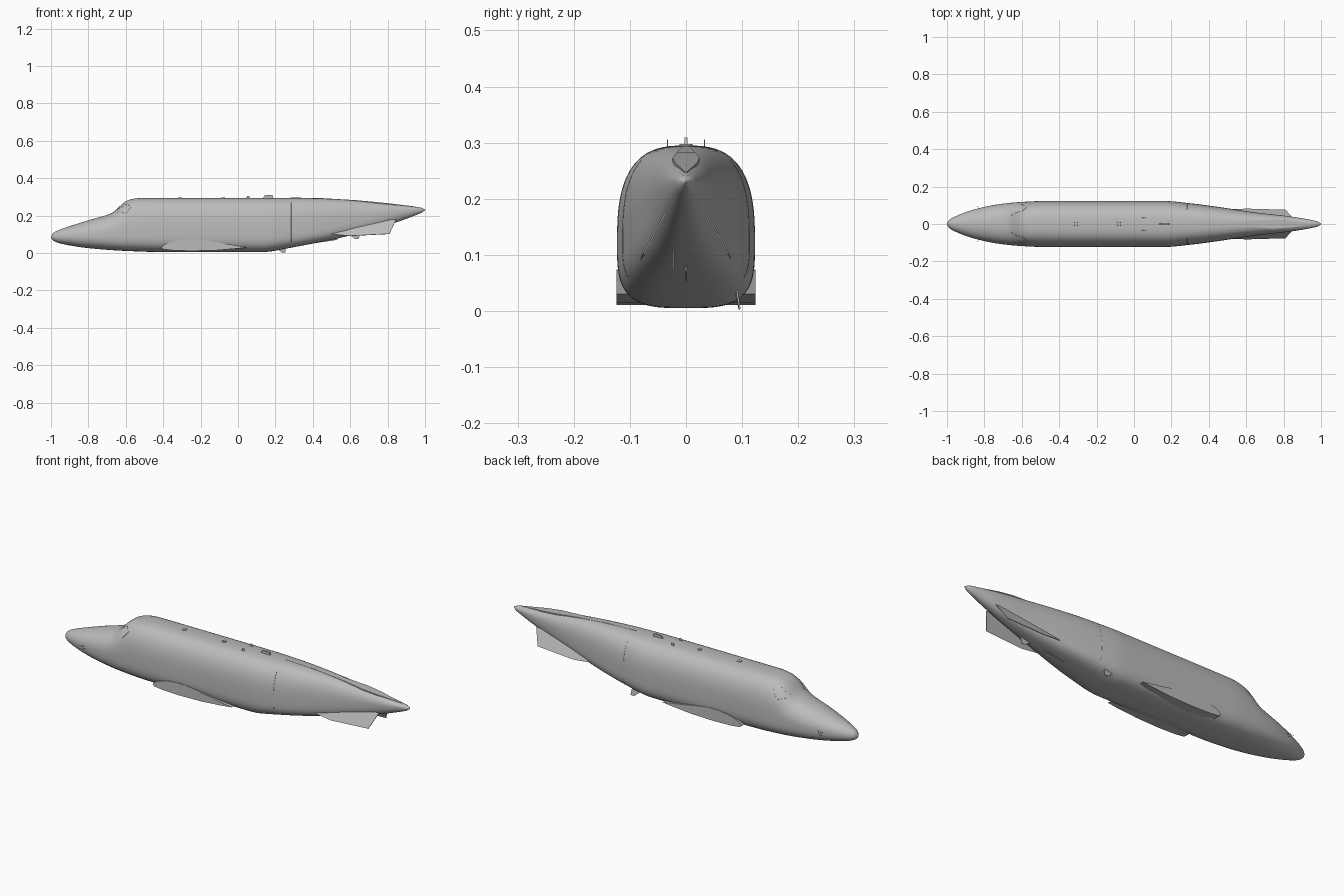
import bpy, bmesh, math
from mathutils import Vector

cube = bpy.data.objects.get("Cube")
if cube:
    bpy.data.objects.remove(cube, do_unlink=True)

grey = bpy.data.materials.new("light_grey")
grey.use_nodes = True
grey.diffuse_color = (0.5, 0.5, 0.5, 1)
grey.node_tree.nodes["Principled BSDF"].inputs["Base Color"].default_value = (0.5, 0.5, 0.5, 1)

# Profiles along the length: x against value
TOP = [(-1, .085), (-.99, .105), (-.96, .122), (-.9, .143), (-.8, .175), (-.675, .214),
       (-.6, .276), (-.555, .291), (-.5, .295), (.28, .295), (.99, .241), (1, .232)]
BOTTOM = [(-1, .083), (-.99, .068), (-.95, .051), (-.8, .026), (-.6, .011), (-.4, .005),
          (.13, .005), (.25, .022), (.99, .218), (1, .228)]
WIDTH = [(-1, .001), (-.99, .02), (-.95, .043), (-.85, .079), (-.72, .106), (-.6, .118),
         (-.48, .123), (.16, .123), (.3, .111), (.62, .066), (.99, .012), (1, .002)]
MIDDLE = [(-1, .084), (-.6, .11), (-.4, .12), (.2, .12), (.99, .23), (1, .23)]
UPPER_POWER = [(-1, 2), (-.7, 2.3), (-.5, 2.8), (.25, 2.8), (1, 2)]
LOWER_POWER = [(-1, 2), (-.5, 3.2), (.3, 3.4), (1, 2)]


def sample(table, x):
    """Monotone cubic through the table."""
    n = len(table)
    d = [(table[i + 1][1] - table[i][1]) / (table[i + 1][0] - table[i][0]) for i in range(n - 1)]

    def slope(i):
        if i in (0, n - 1):
            return d[min(i, n - 2)]
        a, b = d[i - 1], d[i]
        return 2 * a * b / (a + b) if a * b > 0 else 0

    i = max(k for k in range(n - 1) if table[k][0] <= x or k == 0)
    (x0, v0), (x1, v1) = table[i], table[i + 1]
    h = x1 - x0
    t = min(max((x - x0) / h, 0), 1)
    return ((1 + 2 * t) * (1 - t) ** 2 * v0 + t * (1 - t) ** 2 * h * slope(i)
            + t * t * (3 - 2 * t) * v1 + t * t * (t - 1) * h * slope(i + 1))


def skin(x, angle):
    """Point on the body; angle 0 is +y, a quarter turn is up."""
    c, s = math.cos(angle), math.sin(angle)
    p = 2 / sample(UPPER_POWER if s > 0 else LOWER_POWER, x)
    mid = sample(MIDDLE, x)
    reach = sample(TOP, x) - mid if s > 0 else mid - sample(BOTTOM, x)
    y = math.copysign(abs(c) ** p, c) * sample(WIDTH, x)
    return Vector((x, y, mid + math.copysign(abs(s) ** p, s) * reach))


def side_point(x, z, side):
    """Point on the body side at a given height."""
    mid = sample(MIDDLE, x)
    up = z > mid
    reach = sample(TOP, x) - mid if up else mid - sample(BOTTOM, x)
    n = sample(UPPER_POWER if up else LOWER_POWER, x)
    t = min(abs(z - mid) / reach, 1)
    return Vector((x, side * sample(WIDTH, x) * (1 - t ** n) ** (1 / n), z))


def finish(name, bm):
    bmesh.ops.recalc_face_normals(bm, faces=bm.faces)
    mesh = bpy.data.meshes.new(name)
    bm.to_mesh(mesh)
    bm.free()
    mesh.materials.append(grey)
    ob = bpy.data.objects.new(name, mesh)
    bpy.context.collection.objects.link(ob)
    bpy.ops.object.select_all(action='DESELECT')
    ob.select_set(True)
    bpy.context.view_layer.objects.active = ob
    bpy.ops.object.shade_smooth_by_angle(angle=math.radians(35))
    return ob


def loft(name, rings):
    bm = bmesh.new()
    rows = [[bm.verts.new(p) for p in ring] for ring in rings]
    n = len(rows[0])
    for a, b in zip(rows, rows[1:]):
        for i in range(n):
            bm.faces.new((a[i], a[(i + 1) % n], b[(i + 1) % n], b[i]))
    bm.faces.new(rows[0])
    bm.faces.new(rows[-1])
    return finish(name, bm)


def plate(name, points, thick):
    """Thin slab through a flat outline."""
    pts = [Vector(p) for p in points]
    off = (pts[1] - pts[0]).cross(pts[2] - pts[0]).normalized() * thick / 2
    return loft(name, [[p - off for p in pts], [p + off for p in pts]])


def seam(name, points, closed=False):
    """Fine raised panel line."""
    curve = bpy.data.curves.new(name, 'CURVE')
    curve.dimensions = '3D'
    curve.bevel_depth = .0007
    curve.bevel_resolution = 0
    line = curve.splines.new('POLY')
    line.points.add(len(points) - 1)
    for p, co in zip(line.points, points):
        p.co = (*co, 1)
    line.use_cyclic_u = closed
    curve.materials.append(grey)
    bpy.context.collection.objects.link(bpy.data.objects.new(name, curve))


# Fuselage, with closer rings at the rounded nose
STEPS, SIDES = 130, 72
stations = [-1 + 2 * (i / STEPS) ** 1.35 for i in range(STEPS + 1)]
loft("fuselage", [[skin(x, math.tau * (k + .5) / SIDES) for k in range(SIDES)] for x in stations])

# Wing root stubs: one aerofoil cut flat on both sides
UPPER = [(-.41, .028), (-.405, .038), (-.385, .05), (-.34, .065), (-.28, .074), (-.22, .074),
         (-.15, .065), (-.06, .048), (.05, .03)]
LOWER = [(0, .024), (-.12, .014), (-.25, .011), (-.35, .014), (-.4, .02)]
aerofoil = UPPER + LOWER
loft("wing_root", [[(x, y, z) for x, z in aerofoil] for y in (-.124, .124)])

# Tail fin root: slim wedge lying along the top of the tail
ridge = [(.28, .002), (.45, .007), (.62, .016), (.74, .024), (.82, .02), (.95, .002)]
rings = []
for x, w in ridge:
    top = sample(TOP, x)
    rings.append([(x, -w, top - .025), (x, -w, top + .0015), (x, w, top + .0015), (x, w, top - .025)])
loft("tail_fin_root", rings)

# Paired tail strakes and the keel fin between them
for side, word in ((-1, "right"), (1, "left")):
    plate("tail_strake_" + word, [(.5, side * .076, .1), (.6, side * .081, .091),
          (.81, side * .075, .102), (.845, side * .035, .178), (.6, side * .035, .178)], .003)
plate("keel_fin", [(.24, 0, .022), (.3, 0, .036), (.53, 0, .07), (.545, 0, .11), (.3, 0, .06)], .003)

# Aerials, drain mast and nose probes
plate("lower_aerial", [(.58, -.022, .105), (.625, -.022, .076), (.645, -.022, .074),
                       (.66, -.022, .13)], .003)
plate("top_aerial_middle", [(.13, 0, .29), (.145, 0, .309), (.185, 0, .309), (.19, 0, .29)], .006)
for y in (-.033, .033):
    plate("top_aerial_small", [(.04, y, .285), (.05, y, .306), (.06, y, .306), (.062, y, .285)], .002)
plate("drain_mast", [(.2, .09, .03), (.235, .095, .003), (.255, .096, .003), (.25, .09, .04)], .003)
for side in (-1, 1):
    for z in (.088, .102):
        base = side_point(-.83, z, side)
        tip = base + Vector((-.008, side * .012, 0))
        seam("nose_probe", [base, tip, tip + Vector((-.025, 0, 0))])

# Round caps on the roof
for x in (-.31, -.08):
    bm = bmesh.new()
    bmesh.ops.create_cone(bm, cap_ends=True, segments=20, radius1=.013, radius2=.011, depth=.008)
    bmesh.ops.translate(bm, verts=bm.verts, vec=(x, 0, .294))
    finish("roof_cap", bm)

# Rear panel line, windscreen frames and access panels
for side in (-1, 1):
    seam("rear_panel_line", [side_point(.285, .06 + .0105 * i, side) for i in range(21)])
    pane = []
    corners = [(-.655, .222), (-.6, .262), (-.57, .25), (-.6, .212)]
    for (xa, za), (xb, zb) in zip(corners, corners[1:] + corners[:1]):
        pane += [side_point(xa + (xb - xa) * k / 6, za + (zb - za) * k / 6, side) for k in range(6)]
    seam("windscreen_frame", pane, True)
